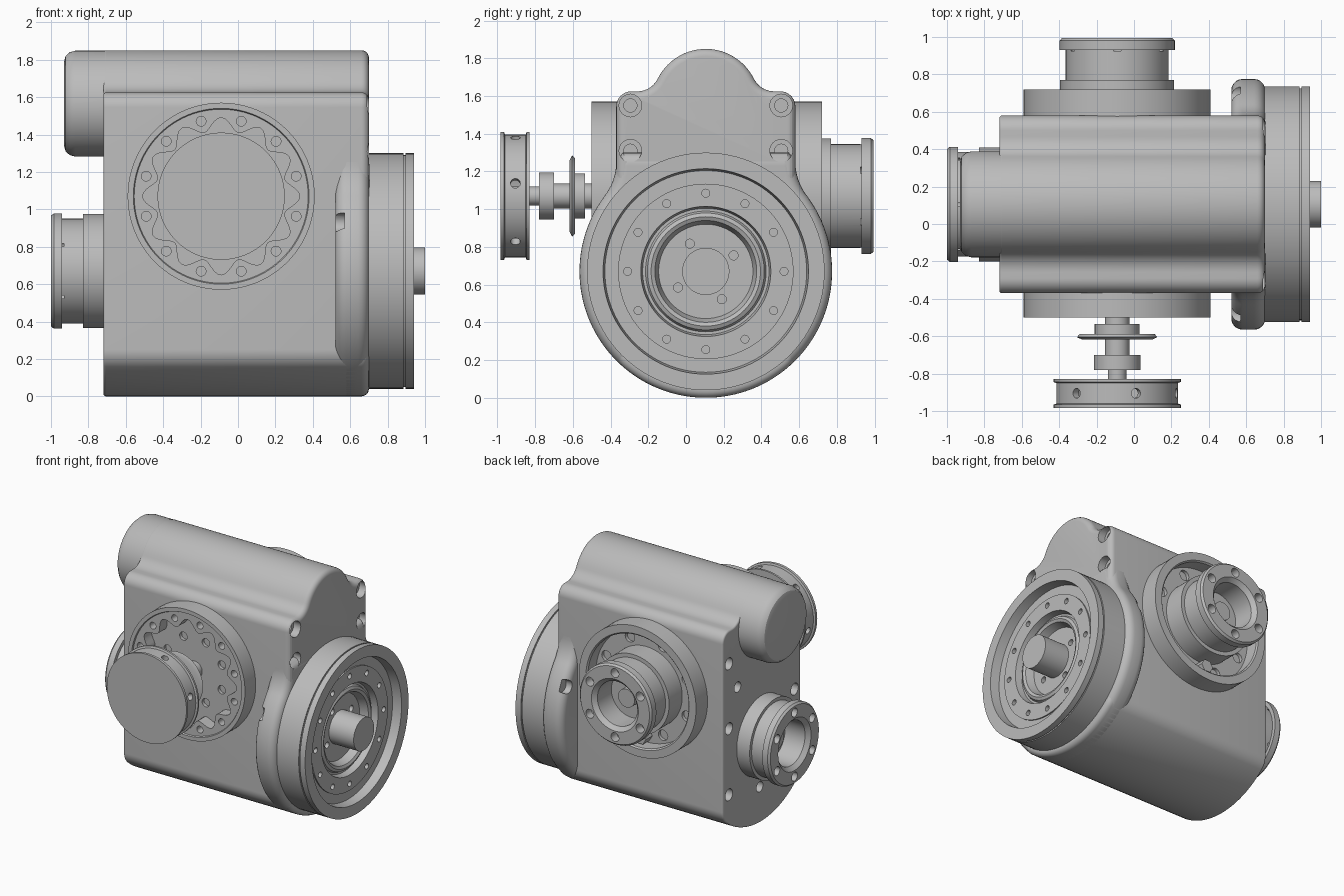
import bpy, bmesh, math
from mathutils import Matrix, Vector
from math import sin, cos, radians, pi

cube = bpy.data.objects.get("Cube")
if cube:
    bpy.data.objects.remove(cube)

grey = bpy.data.materials.new("machined_grey")
grey.use_nodes = True
colour = (0.5, 0.5, 0.5, 1)
grey.diffuse_color = colour
grey.node_tree.nodes["Principled BSDF"].inputs["Base Color"].default_value = colour

MID_Y = 0.105                 # centre plane of the housing
X_AXIS = (MID_Y, 0.67)        # y, z of the wheel axis
Y_AXIS = (-0.09, 1.07)        # x, z of the cross axis
MOTOR = (MID_Y, 1.565)


def place(axis, centre, r, a, t):
    u, v = centre[0] + r * cos(a), centre[1] + r * sin(a)
    return Vector((t, u, v)) if axis == "x" else Vector((u, t, v))


def finish(name, bm):
    bmesh.ops.recalc_face_normals(bm, faces=bm.faces[:])
    mesh = bpy.data.meshes.new(name)
    bm.to_mesh(mesh)
    bm.free()
    mesh.materials.append(grey)
    ob = bpy.data.objects.new(name, mesh)
    bpy.context.collection.objects.link(ob)
    return ob


def lathe(name, axis, centre, profile, segs=96):
    """Revolve (radius, position) points around an axis."""
    bm = bmesh.new()
    rings = []
    for r, t in profile:
        n = 1 if r == 0 else segs
        rings.append([bm.verts.new(place(axis, centre, r, 2 * pi * i / segs, t)) for i in range(n)])
    for a, b in zip(rings, rings[1:]):
        for i in range(segs):
            j = (i + 1) % segs
            quad = [a[i % len(a)], a[j % len(a)], b[j % len(b)], b[i % len(b)]]
            bm.faces.new(list(dict.fromkeys(quad)))
    return finish(name, bm)


def prism(bm, loop, t0, t1, axis="x"):
    def pt(p, t):
        return (t, p[0], p[1]) if axis == "x" else (p[0], t, p[1])
    low = [bm.verts.new(pt(p, t0)) for p in loop]
    high = [bm.verts.new(pt(p, t1)) for p in loop]
    caps = [bm.faces.new(low), bm.faces.new(high)]
    for i in range(len(loop)):
        j = (i + 1) % len(loop)
        bm.faces.new([low[i], low[j], high[j], high[i]])
    return caps


def arc(cy, cz, r, a0, a1, n=10):
    angles = [radians(a0 + (a1 - a0) * i / n) for i in range(n + 1)]
    return [(cy + r * cos(a), cz + r * sin(a)) for a in angles]


def shell(name, half, x0, x1, bevels):
    """Mirror a half outline, extrude it along x and round its two end rims."""
    clean = []
    for p in half:
        if not clean or (Vector(p) - Vector(clean[-1])).length > 0.002:
            clean.append(p)
    right = [(MID_Y + y, z) for y, z in clean]
    left = [(MID_Y - y, z) for y, z in reversed(clean) if y > 0.001]
    bm = bmesh.new()
    caps = prism(bm, right + left, x0, x1)
    bmesh.ops.recalc_face_normals(bm, faces=bm.faces[:])
    rims = [list(c.edges) for c in caps]
    for edges, width in zip(rims, bevels):
        bmesh.ops.bevel(bm, geom=edges, offset=width, segments=5, profile=0.5,
                        affect="EDGES", clamp_overlap=False)
    return finish(name, bm)


def cut(ob, cutter):
    mod = ob.modifiers.new("cut", "BOOLEAN")
    mod.operation, mod.solver, mod.object = "DIFFERENCE", "EXACT", cutter
    graph = bpy.context.evaluated_depsgraph_get()
    ob.data = bpy.data.meshes.new_from_object(ob.evaluated_get(graph))
    ob.modifiers.clear()
    bpy.data.objects.remove(cutter)


def drill(ob, axis, spots, r, t0, t1):
    """Sink round holes at the given spots between two positions."""
    bm = bmesh.new()
    for p in spots:
        prism(bm, arc(p[0], p[1], r, 0, 345, 23), t0, t1, axis)
    cut(ob, finish("hole_cutter", bm))


def ring(centre, r, n, start=0):
    return [(centre[0] + r * cos(radians(start) + 2 * pi * i / n),
             centre[1] + r * sin(radians(start) + 2 * pi * i / n)) for i in range(n)]


# Housing: round belly, flat sides, hump over the motor
body_half = (arc(0, 0.67, 0.67, -90, -49.8, 12) + arc(0.355, 0.25, 0.12, -49.8, 0)
             + arc(0.395, 1.545, 0.08, 0, 90) + arc(0.363, 1.745, 0.12, -90, -153.6)
             + arc(0, 1.565, 0.285, 26.4, 90, 14))
housing = shell("housing", body_half, -0.72, 0.70, (0.015, 0.04))
edges = (MID_Y - 0.4, MID_Y + 0.4)
bolts = [(y, z) for y in edges for z in (1.31, 1.55)]
drill(housing, "x", bolts, 0.06, 0.64, 0.8)
drill(housing, "x", bolts, 0.035, 0.5, 0.66)
drill(housing, "x", [(y, z) for y in edges for z in (0.36, 0.87, 1.37)], 0.045, -0.8, -0.6)
drill(housing, "x", [(0.4, 1.15), (0.13, 0.28)], 0.04, -0.8, -0.66)

# Round flange behind the wheel, flaring into the housing sides
flange_half = (arc(0, 0.67, 0.67, -90, 37, 48) + arc(0.775, 1.253, 0.3, 217, 180)
               + [(0.44, 1.3), (0, 1.3)])
flange = shell("wheel_flange", flange_half, 0.52, 0.702, (0.06, 0.06))
drill(flange, "x", [(MID_Y - 0.59, 0.93), (MID_Y + 0.59, 0.93)], 0.05, 0.4, 0.57)

# Motor tube
lathe("motor_tube", "x", MOTOR, [(0, -0.93), (0.225, -0.93), (0.255, -0.922), (0.275, -0.9),
                                 (0.283, -0.87), (0.283, 0), (0, 0)])

# Wheel with stepped face and stub shaft
wheel = lathe("wheel", "x", X_AXIS, [
    (0, 0.6), (0.63, 0.6), (0.63, 0.885), (0.62, 0.885), (0.62, 0.895), (0.63, 0.895),
    (0.63, 0.94), (0.545, 0.94), (0.535, 0.87), (0.465, 0.87), (0.465, 0.88), (0.345, 0.88),
    (0.335, 0.83), (0.32, 0.83), (0.31, 0.85), (0.29, 0.86), (0.27, 0.85), (0.25, 0.79),
    (0.125, 0.79), (0.125, 1.0), (0, 1.0)])
drill(wheel, "x", ring(X_AXIS, 0.415, 12), 0.021, 0.83, 0.95)
drill(wheel, "x", ring(X_AXIS, 0.17, 4, 30), 0.024, 0.7, 0.85)


# Grooved couplings on the rear and on the side
def coupling(name, axis, centre, base, groove, lip, end, neck):
    d = 1 if end > base else -1
    ob = lathe(name, axis, centre, [
        (0, base), (0.305, base), (0.305, groove), (neck, groove), (neck, lip),
        (0.308, lip), (0.308, end - 0.015 * d), (0.295, end), (0.2, end),
        (0.17, end - 0.03 * d), (0.17, end - 0.2 * d), (0.07, end - 0.2 * d),
        (0.07, end - 0.14 * d), (0, end - 0.14 * d)])
    lo, hi = sorted((end - 0.07 * d, end + 0.05 * d))
    drill(ob, axis, ring(centre, 0.247, 6, 30), 0.034, lo, hi)


coupling("side_coupling", "x", X_AXIS, -0.7, -0.83, -0.94, -1.0, 0.28)
coupling("rear_coupling", "y", Y_AXIS, 0.6, 0.77, 0.93, 0.995, 0.275)

# Rear ring with a sunk floor
rear = lathe("rear_ring", "y", Y_AXIS, [(0, 0.5), (0.5, 0.5), (0.5, 0.72), (0.44, 0.72),
                                        (0.43, 0.71), (0.43, 0.61), (0, 0.61)])
drill(rear, "y", ring(Y_AXIS, 0.37, 8, 22.5), 0.04, 0.585, 0.7)
lathe("rear_bolt", "y", ring(Y_AXIS, 0.37, 1, -90)[0],
      [(0, 0.6), (0.05, 0.6), (0.05, 0.69), (0, 0.69)], 6)

# Front ring with a scalloped pocket
front = lathe("front_ring", "y", Y_AXIS, [(0, -0.3), (0.5, -0.3), (0.5, -0.5), (0.47, -0.5),
                                          (0.465, -0.49), (0, -0.49)])
pocket = bmesh.new()
scallop = []
for i in range(144):
    a = 2 * pi * i / 144
    r = 0.385 - 0.035 * cos(12 * a - pi)
    scallop.append((Y_AXIS[0] + r * cos(a), Y_AXIS[1] + r * sin(a)))
prism(pocket, scallop, -0.6, -0.4, "y")
cut(front, finish("pocket_cutter", pocket))
drill(front, "y", ring(Y_AXIS, 0.415, 12, 15), 0.026, -0.55, -0.42)
drill(front, "y", ring(Y_AXIS, 0.25, 8, 22.5), 0.032, -0.45, -0.375)

# Stepped spindle and pulley cup
lathe("spindle", "y", Y_AXIS, [
    (0, -0.38), (0.065, -0.38), (0.065, -0.535), (0.12, -0.535), (0.12, -0.588),
    (0.2, -0.588), (0.215, -0.605), (0.19, -0.617), (0.065, -0.617), (0.065, -0.7),
    (0.125, -0.7), (0.125, -0.78), (0.05, -0.78), (0.05, -0.95), (0, -0.95)], 64)
pulley = lathe("pulley", "y", Y_AXIS, [
    (0, -0.94), (0.28, -0.94), (0.28, -0.83), (0.34, -0.83), (0.34, -0.845), (0.325, -0.85),
    (0.325, -0.96), (0.34, -0.965), (0.34, -0.985), (0, -0.985)])

# Set-screw holes around the pulley rim
screws = bmesh.new()
for i in range(6):
    turn = Matrix.Rotation(radians(60 * i + 18), 4, "Y")
    spot = Matrix.Translation((Y_AXIS[0], -0.905, Y_AXIS[1])) @ turn @ Matrix.Translation((0, 0, 0.32))
    bmesh.ops.create_cone(screws, cap_ends=True, segments=16, radius1=0.026,
                          radius2=0.026, depth=0.16, matrix=spot)
cut(pulley, finish("screw_cutter", screws))

# Smooth shading with crisp edges
for ob in bpy.context.collection.objects:
    if ob.type == "MESH" and grey.name in ob.data.materials:
        ob.data.shade_smooth()
        ob.data.set_sharp_from_angle(angle=radians(30))
